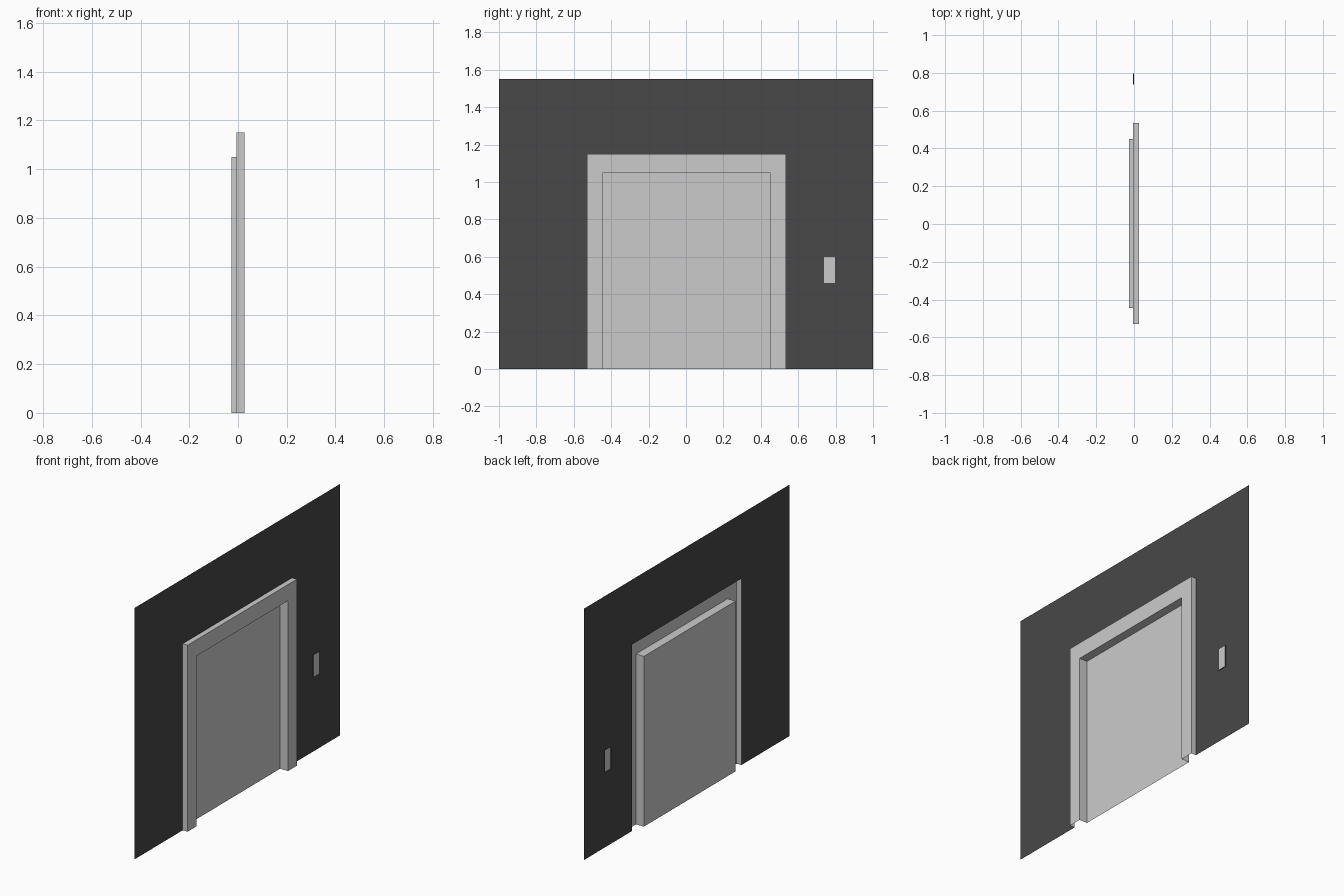
import bpy

if "Cube" in bpy.data.objects:
    bpy.data.objects.remove(bpy.data.objects["Cube"])

WALL_X, FRONT_X, BACK_X = -0.006, 0.027, -0.027
OUTER = (-0.53, 0.535, 1.15)          # left, right, top of the frame outside
INNER = (-0.444, 0.449, 1.05)         # left, right, top of the doorway
PLATE_Y, PLATE_Z = (0.738, 0.797), (0.46, 0.598)

dark = bpy.data.materials.new("dark_wall")
dark.diffuse_color = (0.065, 0.065, 0.065, 1)
dark.use_nodes = True
dark.node_tree.nodes["Principled BSDF"].inputs["Base Color"].default_value = dark.diffuse_color
grey = bpy.data.materials.new("plain_grey")
grey.diffuse_color = (0.8, 0.8, 0.8, 1)
grey.use_nodes = True
grey.node_tree.nodes["Principled BSDF"].inputs["Base Color"].default_value = grey.diffuse_color


def add_object(name, verts, faces, mats=()):
    mesh = bpy.data.meshes.new(name)
    mesh.from_pydata(verts, [], faces)
    for m in mats:
        mesh.materials.append(m)
    obj = bpy.data.objects.new(name, mesh)
    bpy.context.collection.objects.link(obj)
    return obj


def arch(x, left, right, top, bottom=0.0):
    """Upside-down U section, from the left foot to the right foot."""
    return [(x, left, bottom), (x, left, top), (x, right, top), (x, right, bottom)]


def loft(sections, closed=False):
    """Join equal sections with quads."""
    n = len(sections[0])
    verts = [p for s in sections for p in s]
    faces = []
    for k in range(len(sections) - 1):
        a, b = k * n, (k + 1) * n
        for i in range(n if closed else n - 1):
            j = (i + 1) % n
            faces.append((a + i, b + i, b + j, a + j))
    return verts, faces


# Wall sheet with openings for the doorway and the switch plate
ys = [-1, OUTER[0], OUTER[1], *PLATE_Y, 1]
zs = [0, *PLATE_Z, OUTER[2], 1.55]
nz = len(zs)
holes = {(1, 0), (1, 1), (1, 2), (3, 1)}
verts = [(WALL_X, y, z) for y in ys for z in zs]
faces = [(i * nz + k, (i + 1) * nz + k, (i + 1) * nz + k + 1, i * nz + k + 1)
         for i in range(len(ys) - 1) for k in range(nz - 1) if (i, k) not in holes]
add_object("wall", verts, faces, [dark])

# Frame: outer side, front face and deep inner reveal, open at the bottom
add_object("door_frame", *loft([arch(WALL_X, *OUTER), arch(FRONT_X, *OUTER),
                                arch(FRONT_X, *INNER), arch(BACK_X, *INNER)]))

# Door panel closing the recess
add_object("door_panel", arch(BACK_X, *INNER), [(3, 2, 1, 0)])

# Switch plate: dark rim, grey front
rim = [arch(x, *PLATE_Y, PLATE_Z[1], PLATE_Z[0]) for x in (WALL_X, WALL_X + 0.005)]
verts, faces = loft(rim, closed=True)
plate = add_object("switch_plate", verts, faces + [(7, 6, 5, 4)], [dark, grey])
plate.data.polygons[-1].material_index = 1
